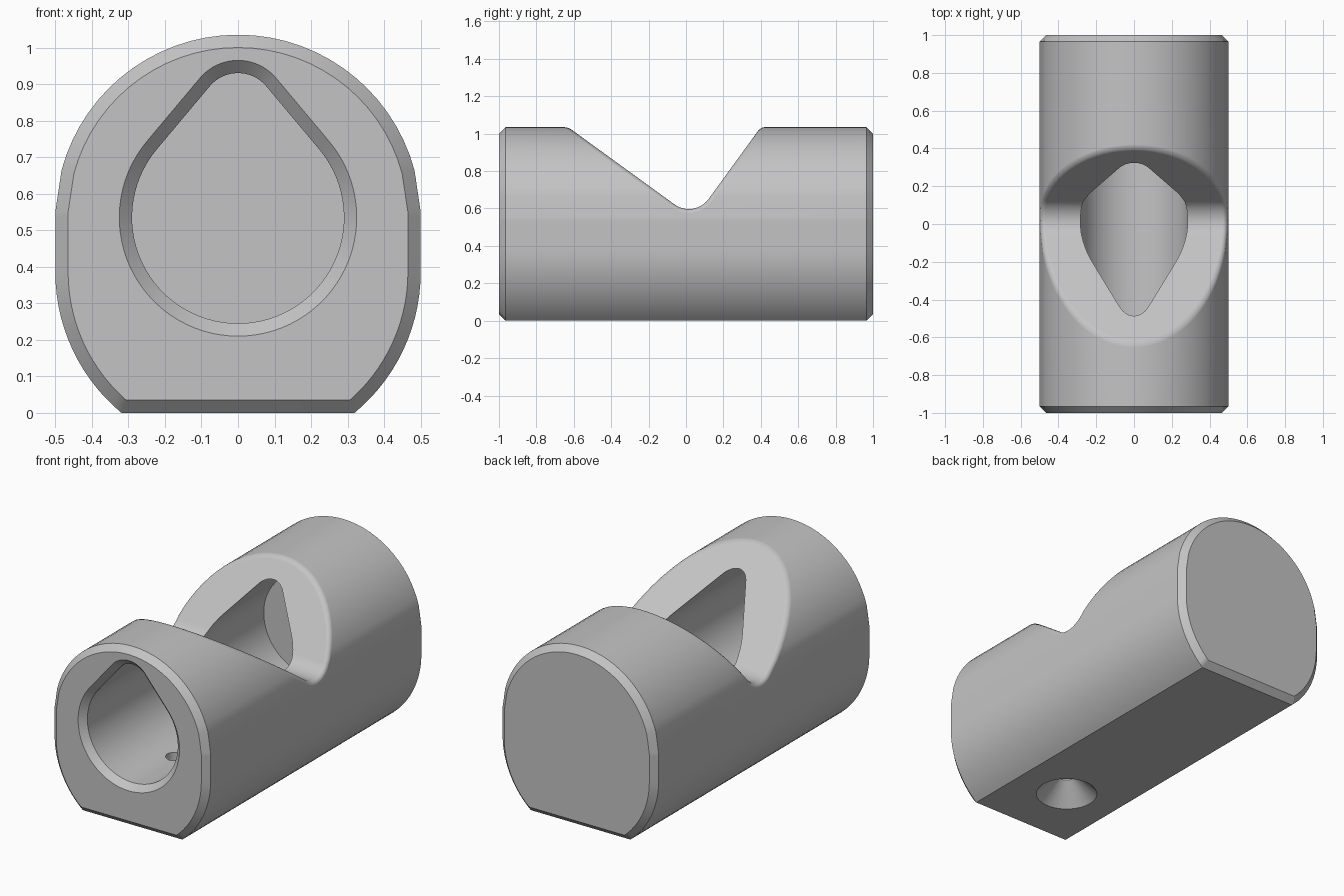
import bpy, bmesh
from math import sin, cos, asin, radians, degrees

cube = bpy.data.objects.get("Cube")
if cube:
    bpy.data.objects.remove(cube, do_unlink=True)

grey = bpy.data.materials.new("plain grey")
grey.use_nodes = True
grey.diffuse_color = (0.55, 0.55, 0.55, 1)
grey.node_tree.nodes["Principled BSDF"].inputs["Base Color"].default_value = grey.diffuse_color


def arc(cz, r, start, end, steps, cx=0):
    """Points of an arc in a plane, angles in degrees."""
    angles = [radians(start + (end - start) * i / steps) for i in range(steps + 1)]
    return [(cx + r * cos(a), cz + r * sin(a)) for a in angles]


def loft(name, sections):
    """Closed solid through matching rings of 3D points."""
    bm = bmesh.new()
    rings = [[bm.verts.new(p) for p in s] for s in sections]
    n = len(rings[0])
    for a, b in zip(rings, rings[1:]):
        for i in range(n):
            j = (i + 1) % n
            bm.faces.new((a[i], a[j], b[j], b[i]))
    bm.faces.new(rings[0])
    bm.faces.new(rings[-1])
    bmesh.ops.recalc_face_normals(bm, faces=bm.faces[:])
    mesh = bpy.data.meshes.new(name)
    bm.to_mesh(mesh)
    bm.free()
    mesh.materials.append(grey)
    obj = bpy.data.objects.new(name, mesh)
    bpy.context.collection.objects.link(obj)
    return obj


def cut(target, cutter):
    cutter.hide_render = True
    mod = target.modifiers.new("cut", 'BOOLEAN')
    mod.operation = 'DIFFERENCE'
    mod.solver = 'EXACT'
    mod.object = cutter
    bpy.context.view_layer.objects.active = target
    bpy.ops.object.modifier_apply(modifier=mod.name)
    bpy.data.objects.remove(cutter, do_unlink=True)


def body_ring(inset, y):
    """Round-topped outline with a flat base."""
    r, low, high = 0.5 - inset, 0.385, 0.535
    side = arc(low, r, degrees(asin((inset - low) / r)), 0, 14)
    side += arc(high, r, 0, 2, 1)
    top = arc(high, r, 15, 165, 30)
    ring = side + top + [(-x, z) for x, z in reversed(side)]
    return [(x, y, z) for x, z in ring]


def bore_ring(grow, y):
    """Teardrop outline."""
    ring = arc(0.535, 0.29 + grow, 140, 400, 60) + arc(0.829, 0.101 + grow, 40, 140, 20)
    return [(x, y, z) for x, z in ring]


def circle_ring(r, y, z):
    return [(x, y + v, z) for x, v in arc(0, r, 0, 352.5, 47)]


# Body with chamfered ends
c = 0.035
body = loft("body", [body_ring(c, -1), body_ring(0, c - 1),
                     body_ring(0, 1 - c), body_ring(c, 1)])

# Notch across the top with a rounded valley
notch = [(-0.927, 1.25)] + arc(0.7266, 0.13, 234, 324, 12, 0.0153) + [(0.556, 1.25)]
cut(body, loft("notch_cutter", [[(x, y, z) for y, z in notch] for x in (-0.7, 0.7)]))

# Softened rim of the notch
bm = bmesh.new()
bm.from_mesh(body.data)
notch_faces = {f for f in bm.faces if all(abs(v.co.y) < 0.7 for v in f.verts)}
rim = [e for e in bm.edges if sum(f in notch_faces for f in e.link_faces) == 1]
bmesh.ops.bevel(bm, geom=rim, offset=0.022, offset_type='OFFSET', segments=4,
                profile=0.5, affect='EDGES', clamp_overlap=False)
bm.to_mesh(body.data)
bm.free()

# Blind teardrop bore with a chamfered mouth
cut(body, loft("bore_cutter", [bore_ring(2 * c, -1 - c), bore_ring(0, c - 1),
                               bore_ring(0, 0.65)]))

# Countersunk screw hole in the base
hole_y = -0.575
cut(body, loft("screw_hole_cutter", [circle_ring(0.216, hole_y, -0.05),
                                     circle_ring(0.05, hole_y, 0.116),
                                     circle_ring(0.05, hole_y, 0.4)]))

# Smooth curves, sharp corners, flat planes
bpy.ops.object.select_all(action='DESELECT')
body.select_set(True)
bpy.context.view_layer.objects.active = body
bpy.ops.object.shade_smooth_by_angle(angle=radians(30))
weighted = body.modifiers.new("flat_planes", 'WEIGHTED_NORMAL')
weighted.keep_sharp = True
